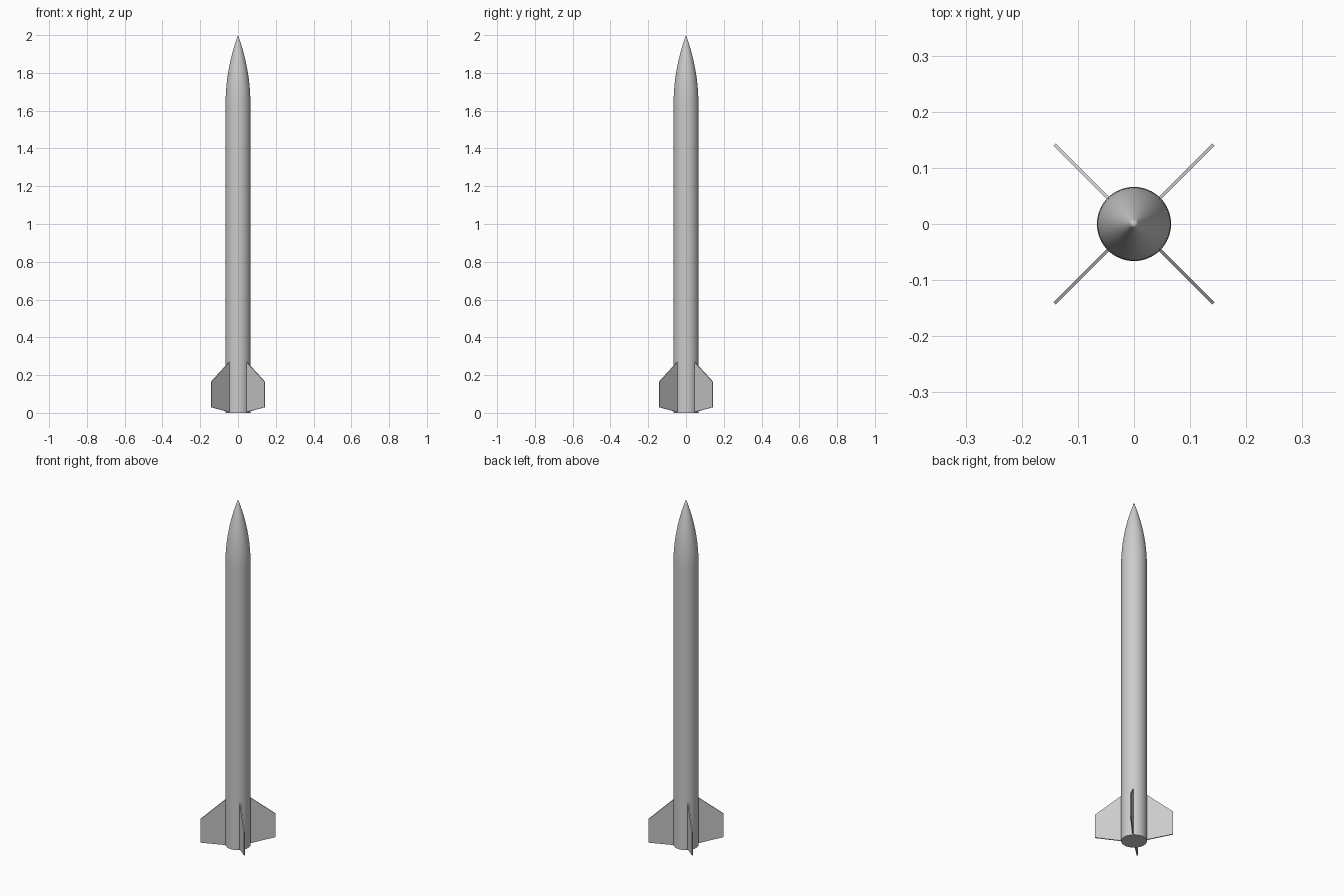
import bpy, bmesh, math
from mathutils import Matrix

if "Cube" in bpy.data.objects:
    bpy.data.objects.remove(bpy.data.objects["Cube"])

RADIUS, SHOULDER, TOP = 0.066, 1.63, 2.0
SIDES, NOSE_STEPS = 64, 16

grey = bpy.data.materials.new("light grey")
grey.use_nodes = True
colour = (0.6, 0.6, 0.6, 1)
grey.diffuse_color = colour
grey.node_tree.nodes["Principled BSDF"].inputs["Base Color"].default_value = colour


def add_object(name, bm):
    bmesh.ops.recalc_face_normals(bm, faces=bm.faces)
    mesh = bpy.data.meshes.new(name)
    bm.to_mesh(mesh)
    bm.free()
    mesh.materials.append(grey)
    obj = bpy.data.objects.new(name, mesh)
    bpy.context.collection.objects.link(obj)
    return obj


def lathe(name, profile):
    """Spin a (radius, height) profile around z."""
    bm = bmesh.new()
    verts = [bm.verts.new((r, 0, z)) for r, z in profile]
    edges = [bm.edges.new(pair) for pair in zip(verts, verts[1:])]
    bmesh.ops.spin(bm, geom=verts + edges, cent=(0, 0, 0), axis=(0, 0, 1),
                   angle=math.tau, steps=SIDES)
    bmesh.ops.remove_doubles(bm, verts=bm.verts, dist=0.0001)
    obj = add_object(name, bm)
    bpy.ops.object.select_all(action="DESELECT")
    obj.select_set(True)
    bpy.context.view_layer.objects.active = obj
    bpy.ops.object.shade_smooth_by_angle(angle=math.radians(30))
    return obj


# Body tube with a flat base
lathe("body_tube", [(0, 0), (RADIUS, 0), (RADIUS, SHOULDER)])

# Nose cone: a tangent ogive
length = TOP - SHOULDER
arc = (RADIUS ** 2 + length ** 2) / (2 * RADIUS)
nose = []
for i in range(NOSE_STEPS):
    h = length * i / NOSE_STEPS
    nose.append((math.sqrt(arc ** 2 - h ** 2) + RADIUS - arc, SHOULDER + h))
lathe("nose_cone", nose + [(0, TOP)])

# Four thin swept fins on the diagonals
FIN = [(0.062, 0.004), (0.2, 0.03), (0.2, 0.165), (0.062, 0.272)]
THICK = 0.006
for i, name in enumerate(["back_left", "back_right", "front_right", "front_left"]):
    bm = bmesh.new()
    face = bm.faces.new([bm.verts.new((r, -THICK / 2, z)) for r, z in FIN])
    ext = bmesh.ops.extrude_face_region(bm, geom=[face], use_keep_orig=True)
    moved = [v for v in ext["geom"] if isinstance(v, bmesh.types.BMVert)]
    bmesh.ops.translate(bm, verts=moved, vec=(0, THICK, 0))
    turn = Matrix.Rotation(math.radians(45 + 90 * i), 4, "Z")
    bmesh.ops.transform(bm, matrix=turn, verts=bm.verts)
    add_object(name + "_fin", bm)
